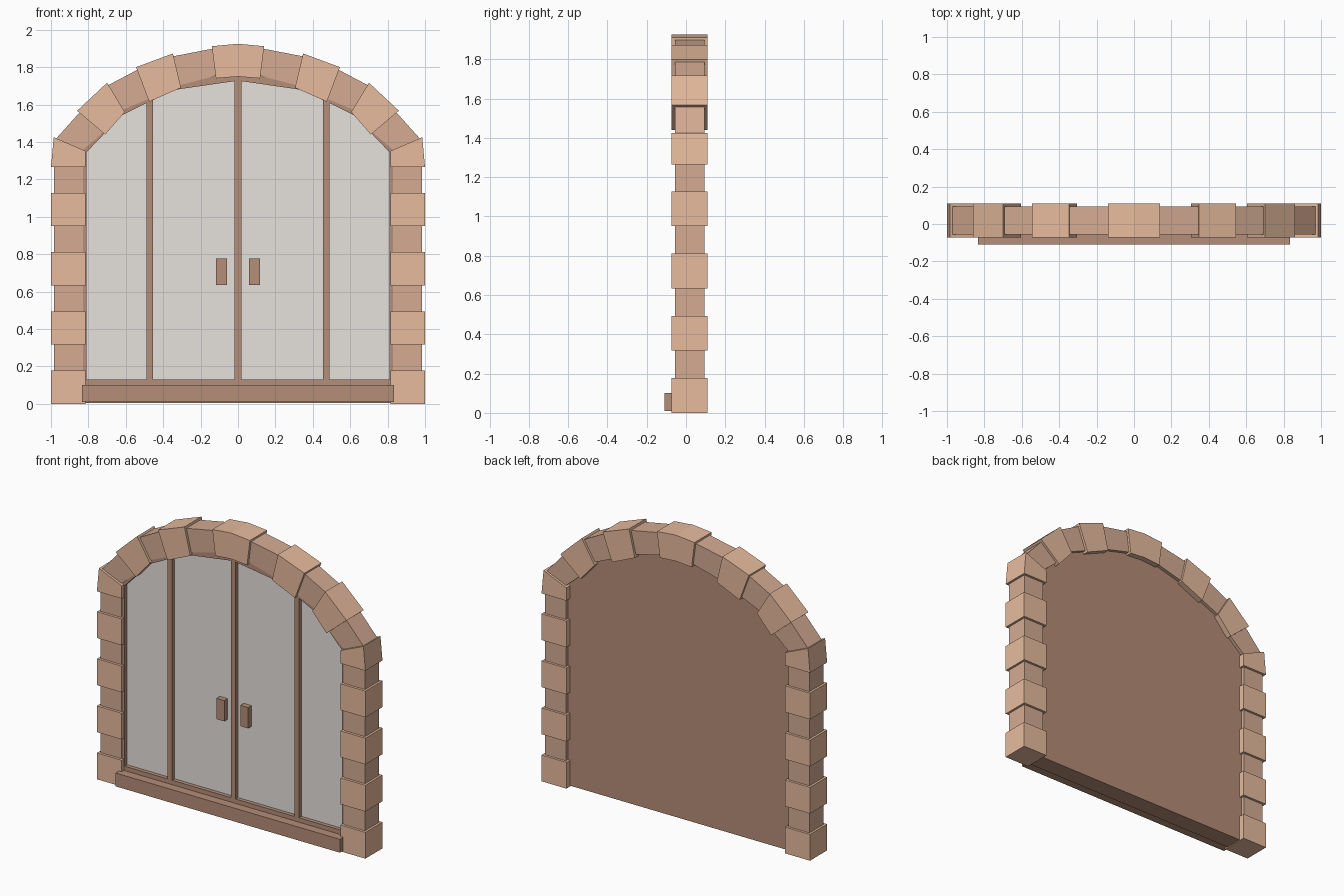
import bpy, bmesh
from mathutils import Vector

if "Cube" in bpy.data.objects:
    bpy.data.objects.remove(bpy.data.objects["Cube"])


def material(name, rgb):
    m = bpy.data.materials.new(name)
    m.diffuse_color = (*rgb, 1)
    m.use_nodes = True
    m.node_tree.nodes["Principled BSDF"].inputs["Base Color"].default_value = m.diffuse_color
    return m


STONE = material("light_stone", (0.80, 0.50, 0.34))
DARK_STONE = material("dark_stone", (0.66, 0.41, 0.29))
WOOD = material("wood", (0.46, 0.27, 0.19))
PANEL = material("pale_panel", (0.79, 0.755, 0.72))


def finish(name, bm, mat, mirror):
    bmesh.ops.recalc_face_normals(bm, faces=bm.faces)
    me = bpy.data.meshes.new(name)
    bm.to_mesh(me)
    bm.free()
    me.materials.append(mat)
    ob = bpy.data.objects.new(name, me)
    bpy.context.collection.objects.link(ob)
    if mirror:
        ob.modifiers.new("Mirror", 'MIRROR').use_mirror_merge = False
    return ob


def prism(name, pts, y0, y1, mat, mirror=False):
    """Extrude an x-z outline from y0 to y1."""
    bm = bmesh.new()
    f = bm.faces.new([bm.verts.new((x, y0, z)) for x, z in pts])
    new = bmesh.ops.extrude_face_region(bm, geom=[f])["geom"]
    bmesh.ops.translate(bm, vec=(0, y1 - y0, 0),
                        verts=[v for v in new if isinstance(v, bmesh.types.BMVert)])
    return finish(name, bm, mat, mirror)


def box(name, x0, x1, y0, y1, z0, z1, mat, mirror=False):
    return prism(name, [(x0, z0), (x1, z0), (x1, z1), (x0, z1)], y0, y1, mat, mirror)


def symmetric(half):
    """Complete a right-hand outline whose last point is on the centre line."""
    return half + [(-x, z) for x, z in reversed(half[:-1])]


BIG = (-0.073, 0.109)
SMALL = (-0.056, 0.093)

# Jamb stones, alternating large and small
for i in range(4):
    z = i * 0.317
    box(f"jamb_stone_{i}", 0.815, 1.0, *BIG, z, z + 0.177, STONE, True)
    box(f"jamb_filler_{i}", 0.83, 0.985, *SMALL, z + 0.177, z + 0.317, DARK_STONE, True)

# Arch joints: (outer point, inner point) pairs from springer to keystone
joints = [((0.985, 1.425), (0.815, 1.352)),
          ((0.86, 1.567), (0.71, 1.44)), ((0.70, 1.717), (0.605, 1.56)),
          ((0.545, 1.80), (0.475, 1.615)), ((0.348, 1.873), (0.305, 1.69)),
          ((0.14, 1.912), (0.118, 1.74))]
prism("springer_stone", [(0.815, 1.265), (1.0, 1.265), *joints[0]], *BIG, STONE, True)
for i in (1, 3):
    (ao, ai), (bo, bi) = joints[i], joints[i + 1]
    prism(f"arch_stone_{i}", [ao, bo, bi, ai], *BIG, STONE, True)
for i in (0, 2, 4):
    (ao, ai), (bo, bi) = [[Vector(o).lerp(Vector(n), t) for t in (0.08, 0.92)]
                          for o, n in joints[i:i + 2]]
    prism(f"arch_filler_{i}", [ao, bo, bi, ai], *SMALL, DARK_STONE, True)
prism("keystone", [(0.118, 1.74), (0.14, 1.912), (0, 1.925), (-0.14, 1.912),
                   (-0.118, 1.74), (0, 1.75)], *BIG, STONE)

# Door: wooden backing, pale panels and raised rim
outer = symmetric([(0.84, 0.005), (0.84, 1.37), (0.65, 1.57), (0.49, 1.65), (0.35, 1.715), (0, 1.77)])
inner = symmetric([(0.81, 0.13), (0.81, 1.345), (0.622, 1.542), (0.485, 1.61), (0.33, 1.68), (0, 1.728)])
prism("door_backing", outer, -0.02, 0.07, WOOD)
prism("door_panels", inner, -0.024, -0.015, PANEL)

bm = bmesh.new()
loops = [[bm.verts.new((x, y, z)) for x, z in pts]
         for pts, y in ((outer, -0.02), (outer, -0.05), (inner, -0.05), (inner, -0.02))]
n = len(outer)
for a, b in zip(loops, loops[1:] + loops[:1]):
    for i in range(n):
        j = (i + 1) % n
        bm.faces.new((a[i], a[j], b[j], b[i]))
finish("door_rim", bm, WOOD, False)

# Mullions, handles and sill
box("centre_mullion", -0.018, 0.018, -0.05, -0.02, 0.12, 1.735, WOOD)
box("side_mullion", 0.455, 0.489, -0.05, -0.02, 0.12, 1.625, WOOD, True)
box("door_handle", 0.06, 0.118, -0.06, -0.02, 0.636, 0.776, WOOD, True)
box("door_sill", -0.835, 0.835, -0.109, 0.0, 0.01, 0.10, WOOD)
